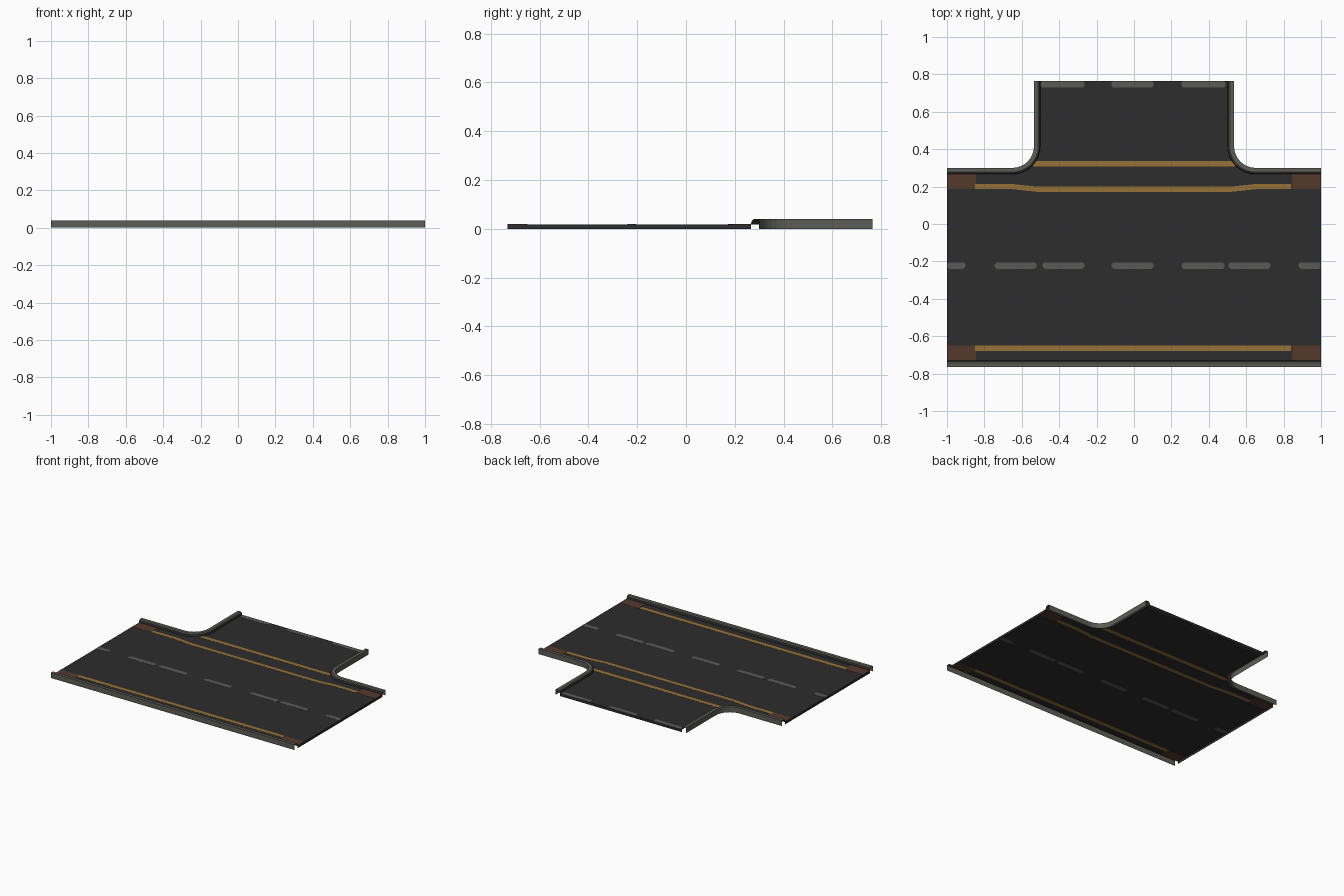
import bpy, bmesh, math

if "Cube" in bpy.data.objects:
    bpy.data.objects.remove(bpy.data.objects["Cube"])

ROAD_Z, CURB_Z = 0.018, 0.04
X, Y = 1.0, 0.765            # half extents
BACK, ARM, R = 0.30, 0.535, 0.115   # back kerb line, side-arm half width, corner radius
W = 0.034                    # kerb width


def mat(name, rgb):
    m = bpy.data.materials.new(name)
    m.diffuse_color = (*rgb, 1)
    m.use_nodes = True
    m.node_tree.nodes["Principled BSDF"].inputs["Base Color"].default_value = m.diffuse_color
    return m


ASPHALT = mat("asphalt", (0.026, 0.026, 0.026))
KERB = mat("kerb_grey", (0.107, 0.107, 0.095))
DASH = mat("dash_grey", (0.098, 0.100, 0.094))
YELLOW = mat("worn_yellow", (0.31, 0.165, 0.038))
RUST = mat("rust_brown", (0.090, 0.041, 0.024))


def make(name, bm, *mats):
    me = bpy.data.meshes.new(name)
    bm.to_mesh(me)
    bm.free()
    for m in mats:
        me.materials.append(m)
    ob = bpy.data.objects.new(name, me)
    bpy.context.collection.objects.link(ob)
    return ob


# Kerb outer line on the right: main road edge, rounded corner, side arm.
# Each entry is (x, y, inward normal x, inward normal y).
corner = [(X, BACK, 0, -1)]
for i in range(9):
    a = math.radians(270 - 90 * i / 8)
    c, s = math.cos(a), math.sin(a)
    corner.append((ARM + R + R * c, BACK + R + R * s, c, s))
corner.append((ARM, Y, -1, 0))
mirrored = [(-x, y, -nx, ny) for x, y, nx, ny in reversed(corner)]
front = [(-X, -Y, 0, 1), (X, -Y, 0, 1)]

# Kerb section: (distance inward, height); ends stay open
SECTION = [(0, 0), (0, CURB_Z), (0.023, CURB_Z), (0.030, 0.034), (W, ROAD_Z)]


def kerb(name, path):
    bm = bmesh.new()
    rows = [[bm.verts.new((x + nx * d, y + ny * d, z)) for d, z in SECTION]
            for x, y, nx, ny in path]
    for a, b in zip(rows, rows[1:]):
        for j in range(len(SECTION) - 1):
            f = bm.faces.new((a[j], b[j], b[j + 1], a[j + 1]))
            f.material_index = int(j == len(SECTION) - 2)   # dark inner wall
    ob = make(name, bm, KERB, ASPHALT)
    # outer wall must face away from the road
    p, n = ob.data.polygons[0], path[0]
    if p.normal.x * n[2] + p.normal.y * n[3] > 0:
        ob.data.flip_normals()


kerb("right_kerb", corner)
kerb("left_kerb", mirrored)
kerb("front_kerb", front)

# Road surface, a single sheet with skirts at the three open ends
bm = bmesh.new()
outline = [(x + nx * W, y + ny * W) for x, y, nx, ny in front + corner + mirrored]
top = [bm.verts.new((x, y, ROAD_Z)) for x, y in outline]
bm.faces.new(top)
n = len(top)
for i in range(n):
    a, b = top[i], top[(i + 1) % n]
    on_side = abs(a.co.x) > X - 0.001 and abs(a.co.x - b.co.x) < 0.001
    on_back = a.co.y > Y - 0.001 and b.co.y > Y - 0.001
    if on_side or on_back:
        low = [bm.verts.new((v.co.x, v.co.y, 0)) for v in (a, b)]
        bm.faces.new((b, a, low[0], low[1]))
make("road_surface", bm, ASPHALT)


# Painted plates pass through the sheet so they show above and below
def plate(name, points, m):
    bm = bmesh.new()
    f = bm.faces.new([bm.verts.new((x, y, ROAD_Z - 0.001)) for x, y in points])
    r = bmesh.ops.extrude_face_region(bm, geom=[f])
    bmesh.ops.translate(bm, vec=(0, 0, 0.002),
                        verts=[v for v in r["geom"] if isinstance(v, bmesh.types.BMVert)])
    bmesh.ops.recalc_face_normals(bm, faces=bm.faces)
    make(name, bm, m)


def rect(x0, x1, y0, y1, c=0.0):
    if not c:
        return [(x0, y0), (x1, y0), (x1, y1), (x0, y1)]
    return [(x0 + c, y0), (x1 - c, y0), (x1, y0 + c), (x1, y1 - c),
            (x1 - c, y1), (x0 + c, y1), (x0, y1 - c), (x0, y0 + c)]


# Lane dashes
for x0, x1 in [(-1, -0.9), (-0.745, -0.52), (-0.49, -0.265), (-0.12, 0.105),
               (0.255, 0.485), (0.505, 0.73), (0.88, 1)]:
    plate("lane_dash", rect(x0, x1, -0.24, -0.205, 0.011), DASH)
for x0, x1 in [(-0.499, -0.265), (-0.12, 0.105), (0.255, 0.49)]:
    plate("arm_dash", rect(x0, x1, 0.73, 0.764, 0.009), DASH)

# Yellow edge lines
plate("front_yellow_line", rect(-0.85, 0.84, -0.68, -0.65), YELLOW)
plate("arm_yellow_line", [(-0.54, 0.308), (0.54, 0.308), (0.555, 0.338), (-0.555, 0.338)], YELLOW)
bend = [(-0.85, 0.187), (-0.66, 0.187), (-0.52, 0.172),
        (0.52, 0.172), (0.66, 0.187), (0.84, 0.187)]
plate("back_yellow_line", bend + [(x, y + 0.028) for x, y in reversed(bend)], YELLOW)

# Rust patches at the four road ends
for s in (-1, 1):
    x0, x1 = sorted((s * 0.845, s * 0.999))
    plate("back_rust_patch", rect(x0, x1, 0.187, BACK - W), RUST)
    plate("front_rust_patch", rect(x0, x1, W - Y, -0.65), RUST)
